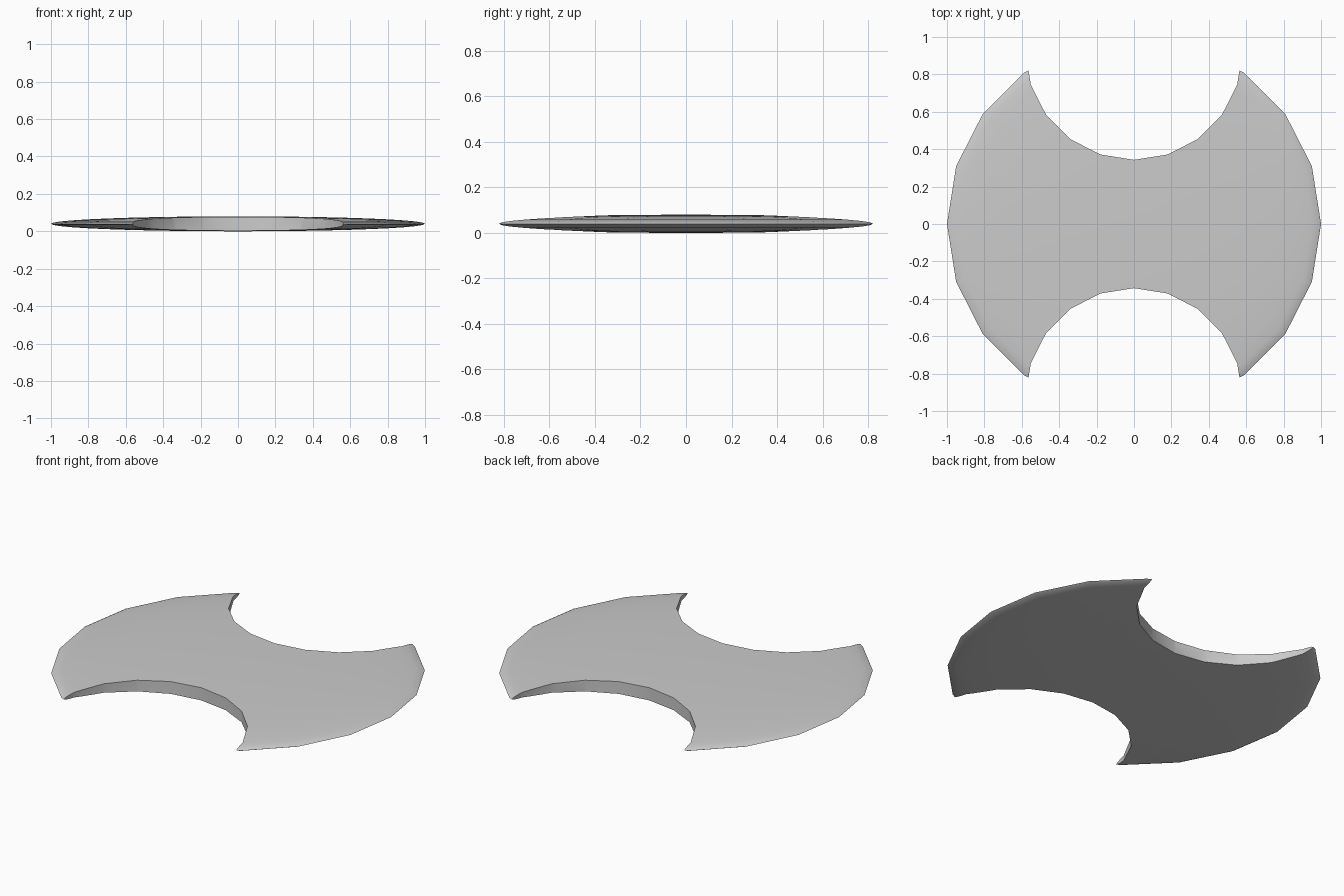
import bpy, math

if "Cube" in bpy.data.objects:
    bpy.data.objects.remove(bpy.data.objects["Cube"])

# Blade: flattened 20-sided ellipsoid, thin at the rim
bpy.ops.mesh.primitive_uv_sphere_add(segments=20, ring_count=20, radius=1, location=(0, 0, 0.04))
blade = bpy.context.object
blade.name = "double_blade"
blade.scale = (1, 1, 0.04)
bpy.ops.object.transform_apply(location=False, rotation=False, scale=True)

# Round bites out of the front and the back
cutters = []
for side in (-1, 1):
    bpy.ops.mesh.primitive_cylinder_add(vertices=20, radius=0.58, depth=1, location=(0, side * 0.923, 0.04))
    cutter = bpy.context.object
    cutter.name = "bite_cutter"
    cutter.hide_render = True
    cutters.append(cutter)
    mod = blade.modifiers.new("bite", 'BOOLEAN')
    mod.operation = 'DIFFERENCE'
    mod.solver = 'EXACT'
    mod.object = cutter

# Bake the cuts and drop the helpers
bpy.ops.object.select_all(action='DESELECT')
blade.select_set(True)
bpy.context.view_layer.objects.active = blade
for mod in list(blade.modifiers):
    bpy.ops.object.modifier_apply(modifier=mod.name)
for cutter in cutters:
    bpy.data.objects.remove(cutter, do_unlink=True)

# Smooth faces with crisp cut edges
bpy.ops.object.shade_smooth_by_angle(angle=math.radians(40))
